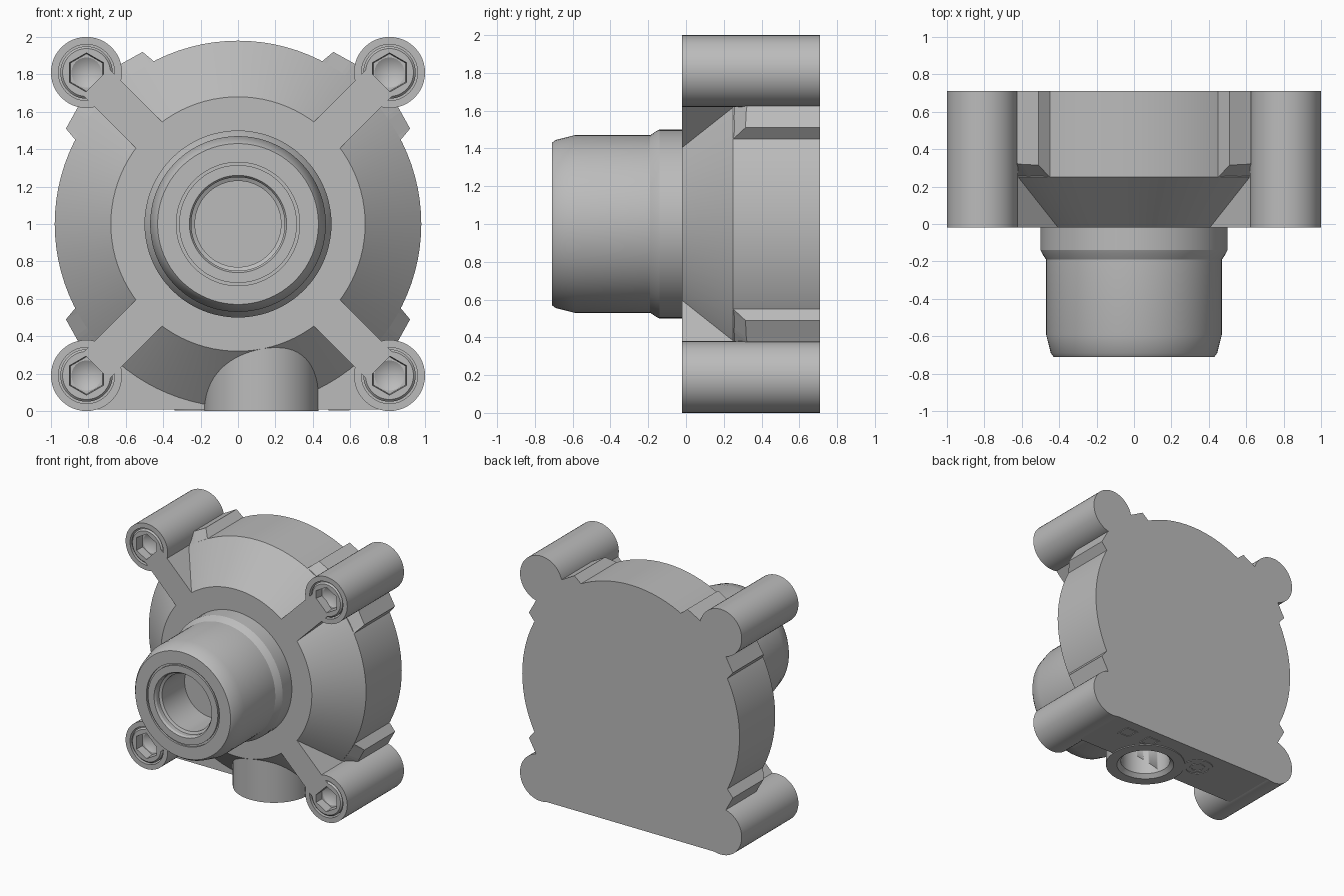
import bpy, bmesh, math
from mathutils import Vector

cube = bpy.data.objects.get("Cube")
if cube:
    bpy.data.objects.remove(cube)

GREY = (0.5, 0.5, 0.5, 1.0)
metal = bpy.data.materials.new("cast_grey")
metal.use_nodes = True
metal.diffuse_color = GREY
metal.node_tree.nodes["Principled BSDF"].inputs["Base Color"].default_value = GREY

FRONT, BACK, MID = -0.02, 0.71, 1.0
BOSS = 0.81


def finish(name, bm, smooth=True):
    bmesh.ops.remove_doubles(bm, verts=bm.verts, dist=1e-5)
    bmesh.ops.recalc_face_normals(bm, faces=bm.faces)
    mesh = bpy.data.meshes.new(name)
    bm.to_mesh(mesh)
    bm.free()
    mesh.materials.append(metal)
    obj = bpy.data.objects.new(name, mesh)
    bpy.context.collection.objects.link(obj)
    if smooth:
        activate(obj)
        bpy.ops.object.shade_smooth_by_angle(angle=math.radians(25))
    return obj


def activate(obj):
    bpy.ops.object.select_all(action='DESELECT')
    obj.select_set(True)
    bpy.context.view_layer.objects.active = obj


def hex_scale(a):
    return math.cos(math.pi / 6) / math.cos((a - math.pi / 6) % (math.pi / 3) - math.pi / 6)


def lathe(name, profile, center, axis="Y", segs=64, phase=0.0):
    """Turn (radius, height[, is_hex]) points round an axis through center."""
    bm = bmesh.new()
    rings = []
    for r, h, *is_hex in profile:
        ring = []
        for i in range(segs):
            a = phase + math.tau * i / segs
            rr = r * hex_scale(a) if is_hex else r
            u, v = rr * math.cos(a), rr * math.sin(a)
            co = (u, h, v) if axis == "Y" else (u, v, h)
            ring.append(bm.verts.new(Vector(co) + Vector(center)))
        rings.append(ring)
    for a, b in zip(rings, rings[1:]):
        for i in range(segs):
            j = (i + 1) % segs
            bm.faces.new((a[i], a[j], b[j], b[i]))
    bmesh.ops.dissolve_degenerate(bm, edges=bm.edges, dist=1e-6)
    return finish(name, bm)


def prism(name, outline, front, back, smooth=False):
    """Extrude an (x, z) outline; front and back are lists of y per point."""
    bm = bmesh.new()
    f = [bm.verts.new((x, y, z)) for (x, z), y in zip(outline, front)]
    b = [bm.verts.new((x, y, z)) for (x, z), y in zip(outline, back)]
    n = len(outline)
    bm.faces.new(f)
    bm.faces.new(b)
    for i in range(n):
        j = (i + 1) % n
        bm.faces.new((f[i], f[j], b[j], b[i]))
    return finish(name, bm, smooth)


def web(name, sx, sz):
    """Stepped corner web whose front follows the housing cone."""
    half = [(0.45, 0.87), (0.51, 0.92), (0.6, 0.87), (0.62, 0.86)]
    outline = half + [(0.75, 0.75)] + [(z, x) for x, z in reversed(half)]
    bm = bmesh.new()
    rows = [[], [], []]
    for x, z in outline + [(0.6, 0.6)]:
        r = math.hypot(x, z)
        k = 0.66 / r
        slope = FRONT + (r - 0.68) * 0.9
        for row, s, y in zip(rows, (k, 1, 1), (FRONT + 0.01, slope, BACK)):
            row.append(bm.verts.new((sx * x * s, y, MID + sz * z * s)))
    n = len(rows[0])
    for a, b in zip(rows, rows[1:]):
        for i in range(n):
            j = (i + 1) % n
            bm.faces.new((a[i], a[j], b[j], b[i]))
    bm.faces.new(rows[0])
    bm.faces.new(rows[2])
    finish(name, bm, False)


# Round housing with conical front
housing = lathe("housing", [(0, FRONT), (0.68, FRONT), (0.98, 0.25), (0.98, BACK), (0, BACK)],
                (0, 0, MID), segs=96)

# Flat foot under the housing
foot_outline = [(-BOSS, 0.008), (BOSS, 0.008), (BOSS, 0.3), (-BOSS, 0.3)]
foot = prism("foot", foot_outline, [0.25] * 4, [BACK] * 4)

# Vertical port in the foot
PORT = (0.125, 0.285, 0)
port = lathe("bottom_port", [(0, 0), (0.305, 0), (0.305, 0.6), (0, 0.6)], PORT, "Z")
cutter = lathe("port_cutter", [(0, -0.1), (0.22, -0.1), (0.22, 0.0), (0.19, 0.03),
                               (0.19, 0.36), (0, 0.36)], PORT, "Z")
cutter.hide_render = True
for part in (housing, foot, port):
    activate(part)
    mod = part.modifiers.new("port_hole", 'BOOLEAN')
    mod.operation = 'DIFFERENCE'
    mod.solver = 'EXACT'
    mod.object = cutter
    bpy.ops.object.modifier_apply(modifier=mod.name)
bpy.data.objects.remove(cutter)

# Stepped neck with bore
lathe("neck", [(0.4, 0.0), (0.5, 0.0), (0.5, -0.14), (0.49, -0.16), (0.47, -0.19), (0.47, -0.59),
               (0.445, -0.69), (0.43, -0.71), (0.33, -0.71), (0.33, -0.695),
               (0.315, -0.695), (0.315, -0.71), (0.26, -0.71), (0.25, -0.695),
               (0.25, -0.66), (0.23, -0.65), (0.23, -0.36), (0, -0.36)],
      (0, 0, MID), segs=80)

# Corner bosses, socket screws, ribs and webs
for sx, side in ((-1, "right"), (1, "left")):
    for sz, level in ((-1, "lower"), (1, "upper")):
        tag = level + "_" + side
        center = (sx * BOSS, 0, MID + sz * BOSS)
        lathe("boss_" + tag, [(0, BACK), (0.19, BACK), (0.19, FRONT), (0.15, FRONT),
                              (0.15, 0.15), (0, 0.15)], center, segs=48)
        lathe("screw_" + tag, [(0.14, 0.15), (0.14, -0.008), (0.128, FRONT),
                               (0.105, FRONT, True), (0.1, 0.05, True),
                               (0.08, 0.05), (0, 0.1)], center, segs=48, phase=math.pi / 6)
        w = 0.1 / math.sqrt(2)
        rib = [(0.4 - w, 0.4 + w), (0.76 - w, 0.76 + w), (0.76 + w, 0.76 - w), (0.4 + w, 0.4 - w)]
        prism("rib_" + tag, [(sx * x, MID + sz * z) for x, z in rib], [FRONT] * 4, [BACK] * 4)
        web("web_" + tag, sx, sz)

# Small raised marks under the foot
band = [(1.0, 0.01), (1.0, 0.003), (0.75, 0.003), (0.75, 0.01), (1.0, 0.01)]
for name, x, y, size, segs in (("ring_mark", -0.22, 0.5, 0.12, 32),
                               ("inner_ring_mark", -0.22, 0.5, 0.06, 24),
                               ("square_mark_outer", 0.54, 0.57, 0.08, 4),
                               ("square_mark_inner", 0.32, 0.57, 0.08, 4)):
    lathe(name, [(r * size, h) for r, h in band], (x, y, 0), "Z", segs, math.pi / 4)
